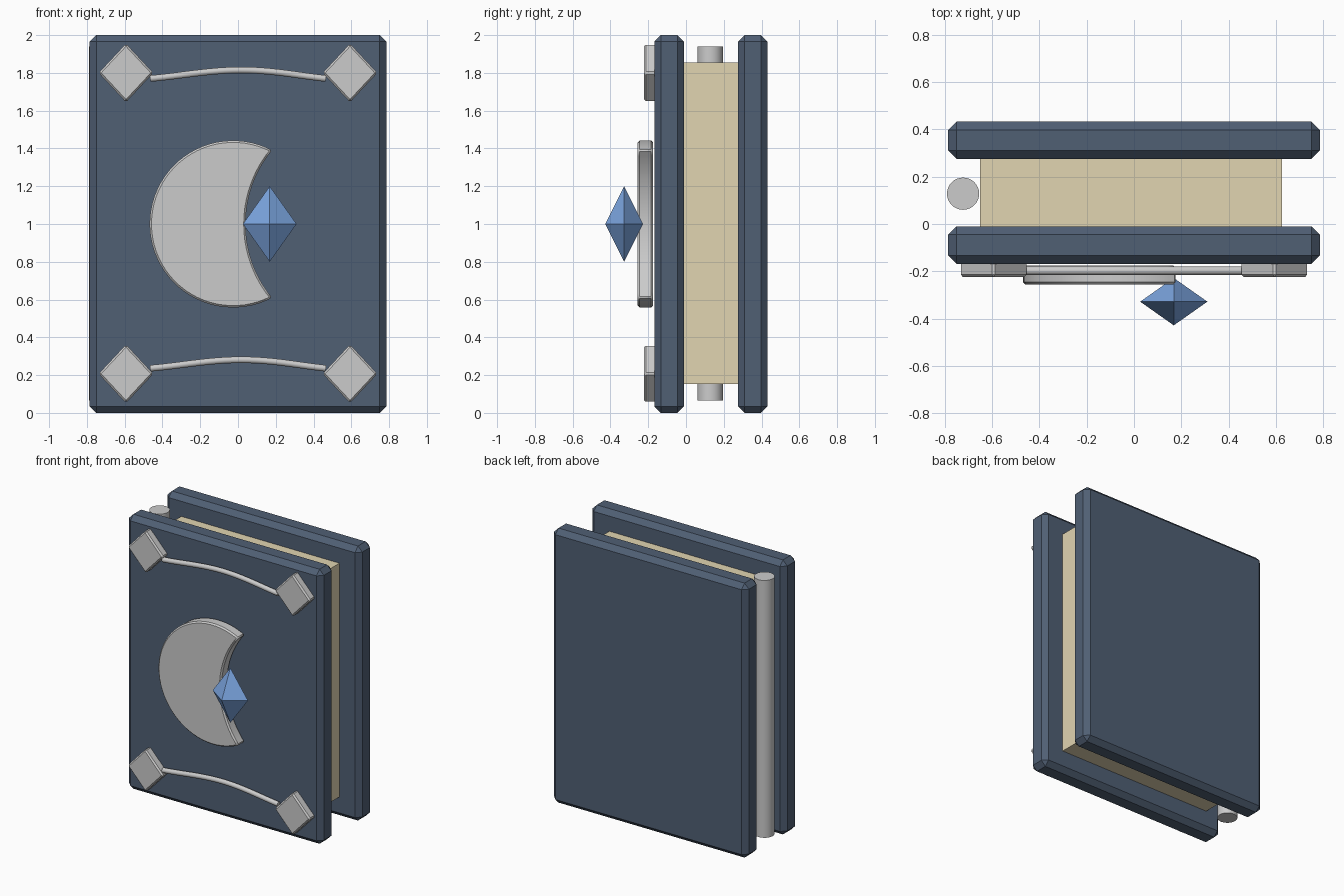
import bpy, bmesh, math

if "Cube" in bpy.data.objects:
    bpy.data.objects.remove(bpy.data.objects["Cube"])


def material(name, color):
    m = bpy.data.materials.new(name)
    m.diffuse_color = (*color, 1)
    m.use_nodes = True
    m.node_tree.nodes["Principled BSDF"].inputs["Base Color"].default_value = m.diffuse_color
    return m


NAVY = material("navy_leather", (0.08, 0.115, 0.175))
PAPER = material("paper", (0.75, 0.66, 0.44))
BLUE = material("blue_gem", (0.2, 0.38, 0.75))


def finish(obj, name, mat=None, bevel=0):
    obj.name = name
    if mat:
        obj.data.materials.append(mat)
    if bevel:
        mod = obj.modifiers.new("chamfer", 'BEVEL')
        mod.width, mod.segments = bevel, 1
        mod.limit_method = 'ANGLE'
        mod.angle_limit = math.radians(35)
    return obj


def box(name, x, y, z, mat=None, bevel=0):
    """Box from (min, max) pairs."""
    bpy.ops.mesh.primitive_cube_add(size=1, location=[sum(r) / 2 for r in (x, y, z)])
    obj = bpy.context.object
    obj.scale = [r[1] - r[0] for r in (x, y, z)]
    bpy.ops.object.transform_apply(location=False, rotation=False, scale=True)
    return finish(obj, name, mat, bevel)


def plate(name, outline, y0, y1, bevel):
    """Extrude an x-z outline from y0 (front) to y1 (back)."""
    bm = bmesh.new()
    face = bm.faces.new([bm.verts.new((x, y0, z)) for x, z in outline])
    ext = bmesh.ops.extrude_face_region(bm, geom=[face], use_keep_orig=True)
    for v in ext["geom"]:
        if isinstance(v, bmesh.types.BMVert):
            v.co.y = y1
    bmesh.ops.recalc_face_normals(bm, faces=bm.faces)
    mesh = bpy.data.meshes.new(name)
    bm.to_mesh(mesh)
    bm.free()
    obj = bpy.data.objects.new(name, mesh)
    bpy.context.collection.objects.link(obj)
    return finish(obj, name, bevel=bevel)


# Covers and page block
box("front_cover", (-0.785, 0.785), (-0.168, -0.01), (0, 2), NAVY, 0.035)
box("back_cover", (-0.785, 0.785), (0.275, 0.432), (0, 2), NAVY, 0.035)
box("pages", (-0.65, 0.625), (-0.02, 0.285), (0.152, 1.855), PAPER)

# Round spine rod
bpy.ops.mesh.primitive_cylinder_add(vertices=32, radius=0.068, depth=1.875,
                                    location=(-0.722, 0.128, 1.003))
bpy.ops.object.shade_smooth_by_angle(angle=math.radians(30))
finish(bpy.context.object, "spine_rod")

# Diamond corner studs
for row, z in (("top", 1.80), ("bottom", 0.207)):
    for side, x in (("left", -0.593), ("right", 0.593)):
        outline = [(x - 0.145, z), (x, z - 0.155), (x + 0.145, z), (x, z + 0.155)]
        plate(f"{row}_{side}_stud", outline, -0.223, -0.15, 0.01)

# Curved bars between the studs
for row, z in (("top", 1.77), ("bottom", 0.236)):
    cu = bpy.data.curves.new(f"{row}_bar", 'CURVE')
    cu.dimensions = '3D'
    cu.bevel_depth = 0.018
    cu.bevel_resolution = 3
    cu.use_fill_caps = True
    sp = cu.splines.new('BEZIER')
    sp.bezier_points.add(2)
    for p, (x, dz, hx, hz) in zip(sp.bezier_points, ((-0.465, 0, 0.15, 0.012),
                                                     (0.015, 0.045, 0.17, 0),
                                                     (0.465, 0, 0.15, -0.016))):
        p.co = (x, -0.197, z + dz)
        p.handle_left = (x - hx, -0.197, z + dz - hz)
        p.handle_right = (x + hx, -0.197, z + dz + hz)
    bpy.context.collection.objects.link(bpy.data.objects.new(f"{row}_bar", cu))

# Crescent moon: outer arc, then inner arc back between the tips
tip_out = math.atan2(0.39, 0.206)
tip_in = math.atan2(0.39, 0.473)
N, M = 48, 20
moon = []
for i in range(N + 1):
    a = tip_out + (2 * math.pi - 2 * tip_out) * i / N
    moon.append((-0.026 + 0.442 * math.cos(a), 1 + 0.442 * math.sin(a)))
for i in range(1, M):
    a = math.pi + tip_in - 2 * tip_in * i / M
    moon.append((0.653 + 0.613 * math.cos(a), 1 + 0.613 * math.sin(a)))
crescent = plate("crescent", moon, -0.256, -0.175, 0.01)
bpy.context.view_layer.objects.active = crescent
bpy.ops.object.select_all(action='DESELECT')
crescent.select_set(True)
bpy.ops.object.shade_smooth_by_angle(angle=math.radians(30))

# Eight-sided gem
bpy.ops.mesh.primitive_cone_add(vertices=4, radius1=1, radius2=0, depth=1, end_fill_type='NOTHING',
                                location=(0.168, -0.328, 1))
gem = finish(bpy.context.object, "gem", BLUE)
for v in gem.data.vertices:
    v.co = (v.co.x * 0.142, v.co.y * 0.1, (v.co.z + 0.5) * 0.2)
mirror = gem.modifiers.new("mirror", 'MIRROR')
mirror.use_axis = (False, False, True)
